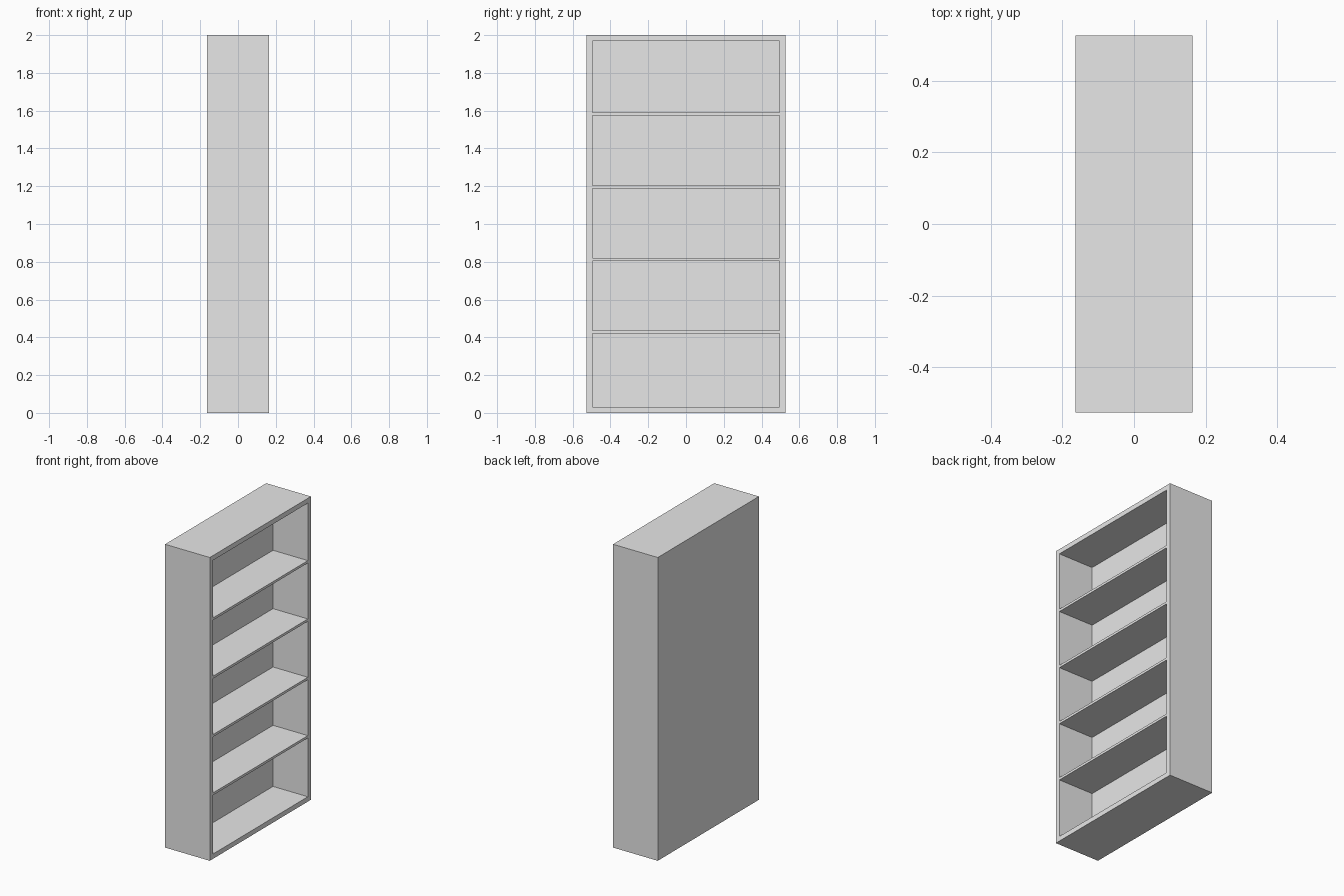
import bpy, bmesh
from mathutils import Vector

cube = bpy.data.objects.get("Cube")
if cube:
    bpy.data.objects.remove(cube, do_unlink=True)

DEPTH, WIDTH, HEIGHT = 0.326, 1.054, 2.0
WALL, RECESS = 0.032, 0.254
SHELF_THICK, SHELF_COUNT = 0.016, 4
FIRST_SHELF, SHELF_STEP = 0.427, 0.3847

grey = bpy.data.materials.new("light_grey")
grey.use_nodes = True
colour = (0.8, 0.8, 0.8, 1)
grey.diffuse_color = colour
grey.node_tree.nodes["Principled BSDF"].inputs["Base Color"].default_value = colour


def box_mesh(size, centre):
    bm = bmesh.new()
    bmesh.ops.create_cube(bm, size=1)
    bmesh.ops.scale(bm, vec=Vector(size), verts=bm.verts)
    bmesh.ops.translate(bm, vec=Vector(centre), verts=bm.verts)
    return bm


def add_object(name, bm):
    mesh = bpy.data.meshes.new(name)
    bm.to_mesh(mesh)
    bm.free()
    mesh.materials.append(grey)
    obj = bpy.data.objects.new(name, mesh)
    bpy.context.collection.objects.link(obj)
    return obj


# Case: a solid box with its +x face inset and pushed back to form the open cabinet
bm = box_mesh((DEPTH, WIDTH, HEIGHT), (0, 0, HEIGHT / 2))
bm.normal_update()
opening = max(bm.faces, key=lambda f: f.normal.x)
bmesh.ops.inset_region(bm, faces=[opening], thickness=WALL, use_even_offset=True)
pushed = bmesh.ops.extrude_discrete_faces(bm, faces=[opening])["faces"][0]
bmesh.ops.translate(bm, vec=(-RECESS, 0, 0), verts=pushed.verts)
bmesh.ops.recalc_face_normals(bm, faces=bm.faces)
add_object("case", bm)

# Shelves: thin boards flush with the open side, evenly spaced
for i in range(SHELF_COUNT):
    z = FIRST_SHELF + i * SHELF_STEP
    size = (RECESS, WIDTH - 2 * WALL, SHELF_THICK)
    add_object(f"shelf_{i + 1}", box_mesh(size, ((DEPTH - RECESS) / 2, 0, z)))
